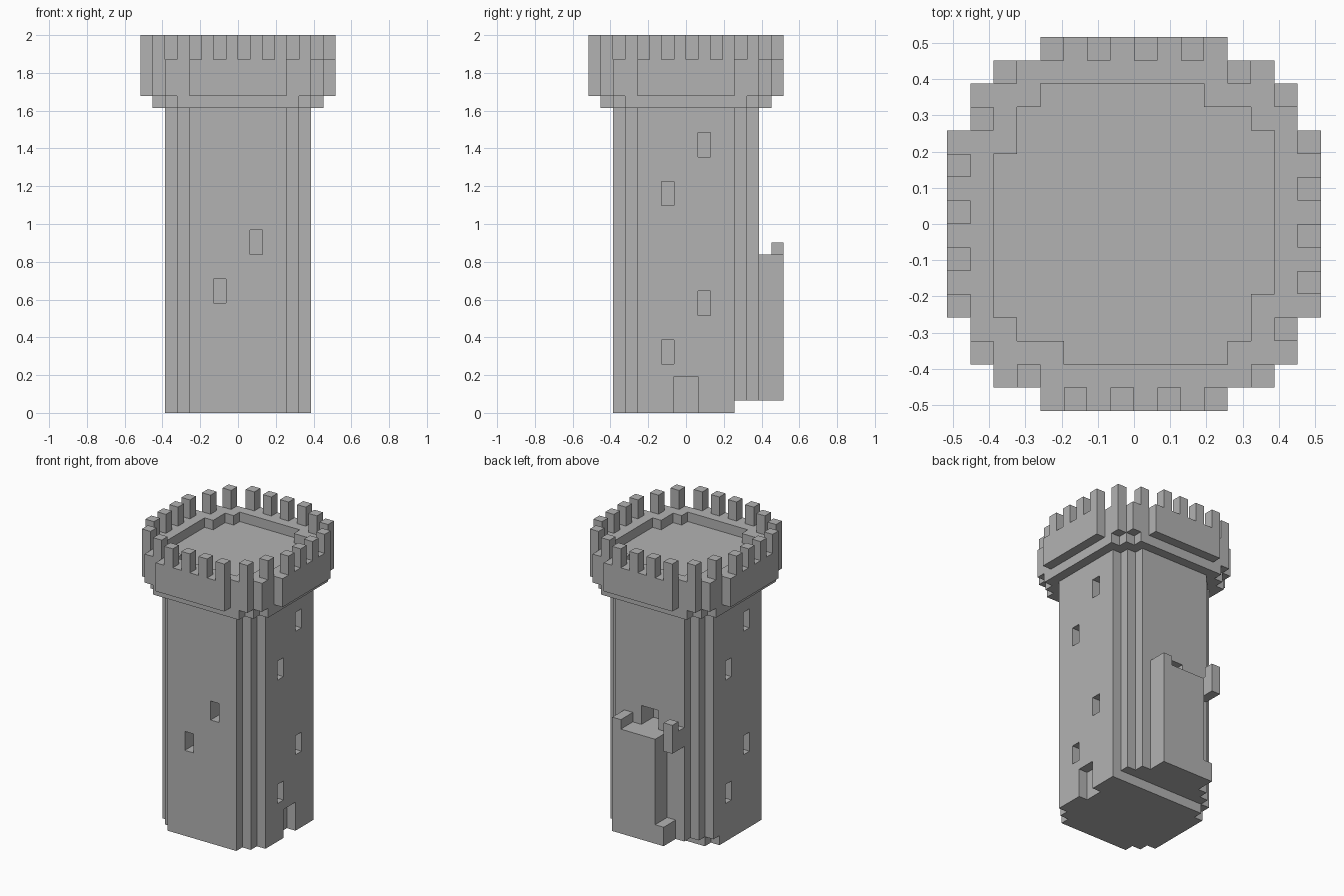
import bpy, bmesh

cube = bpy.data.objects.get("Cube")
if cube:
    bpy.data.objects.remove(cube, do_unlink=True)

U = 2 / 31  # size of one block

stone = bpy.data.materials.new("grey_stone")
stone.use_nodes = True
GREY = (0.45, 0.45, 0.45, 1)
stone.diffuse_color = GREY
stone.node_tree.nodes["Principled BSDF"].inputs["Base Color"].default_value = GREY


def add_prism(bm, outline, z0, z1):
    """Extrude a flat outline, given in blocks, from z0 to z1."""
    face = bm.faces.new([bm.verts.new((x * U, y * U, z0 * U)) for x, y in outline])
    top = bmesh.ops.extrude_face_region(bm, geom=[face])["geom"]
    verts = [v for v in top if isinstance(v, bmesh.types.BMVert)]
    bmesh.ops.translate(bm, verts=verts, vec=(0, 0, (z1 - z0) * U))


def rect(x0, x1, y0, y1):
    return [(x0, y0), (x1, y0), (x1, y1), (x0, y1)]


def make(name, prisms):
    bm = bmesh.new()
    for outline, z0, z1 in prisms:
        add_prism(bm, outline, z0, z1)
    bmesh.ops.recalc_face_normals(bm, faces=bm.faces)
    mesh = bpy.data.meshes.new(name)
    bm.to_mesh(mesh)
    bm.free()
    mesh.materials.append(stone)
    obj = bpy.data.objects.new(name, mesh)
    bpy.context.collection.objects.link(obj)
    return obj


def cut(obj, cutter):
    mod = obj.modifiers.new("cut", 'BOOLEAN')
    mod.operation = 'DIFFERENCE'
    mod.solver = 'EXACT'
    mod.object = cutter
    cutter.hide_render = True
    cutter.hide_viewport = True
    cutter.display_type = 'WIRE'


def around(points):
    """Repeat points on all four sides by quarter turns."""
    out = []
    for _ in range(4):
        out += points
        points = [(-y, x) for x, y in points]
    return out


# Stepped round outlines
shaft_outline = around([(4, -6), (4, -5), (5, -5), (5, -4), (6, -4)])
collar_outline = around([(5, -7), (5, -6), (6, -6), (6, -5), (7, -5)])
parapet_outline = around([(4, -8), (4, -7), (6, -7), (6, -6), (7, -6), (7, -4), (8, -4)])
roof_outline = around([(4, -6), (4, -5), (5, -5), (5, -3), (6, -3)])
base_outline = [(-4, -6), (4, -6), (4, -5), (5, -5), (5, -4), (6, -4), (6, 4),
                (-5, 4), (-5, 3), (-6, 3), (-6, -4), (-5, -4), (-5, -5), (-4, -5)]

# Main tower
base = make("tower_base", [(base_outline, 0, 1)])
shaft = make("tower_shaft", [(shaft_outline, 1, 25)])
make("collar", [(collar_outline, 25, 26)])
parapet = make("parapet", [(parapet_outline, 26, 29)])

# Sunken roof
cut(parapet, make("roof_cutter", [(roof_outline, 28, 30)]))

# Merlons on the rim
centres = around([(-2.5, -7.5), (-0.5, -7.5), (1.5, -7.5), (3.5, -7.5),
                  (5.5, -6.5), (6.5, -4.5)])
make("merlons", [(rect(x - .5, x + .5, y - .5, y + .5), 29, 31) for x, y in centres])

# Window slits: front pair, then four on each side
slits = [(rect(x, x + 1, -7, -4), z, z + 2) for x, z in ((-2, 9), (1, 13))]
for y, z in ((1, 21), (-2, 17), (1, 8), (-2, 4)):
    slits.append((rect(4, 7, y, y + 1), z, z + 2))
    slits.append((rect(-7, -4, -y - 1, -y), z, z + 2))
# Upper back doorway
slits.append((rect(-1, 1, 4, 7), 12, 14))
cut(shaft, make("window_cutter", slits))

# Ground door on the left side
door = make("door_cutter", [(rect(5, 7, -1, 1), -1, 3)])
cut(shaft, door)
cut(base, door)

# Back landing with its side wall, low step and broken corner
make("back_landing", [(rect(-2, 3, 6, 8), 1, 12)])
make("landing_wall", [(rect(2, 3, 6, 8), 12, 13)])
make("low_step", [(rect(-3, -2, 6, 8), 1, 3)])
make("corner_post", [(rect(-4, -3, 7, 8), 11, 14)])
make("corner_bracket", [(rect(-4, -3, 6, 7), 11, 13)])
